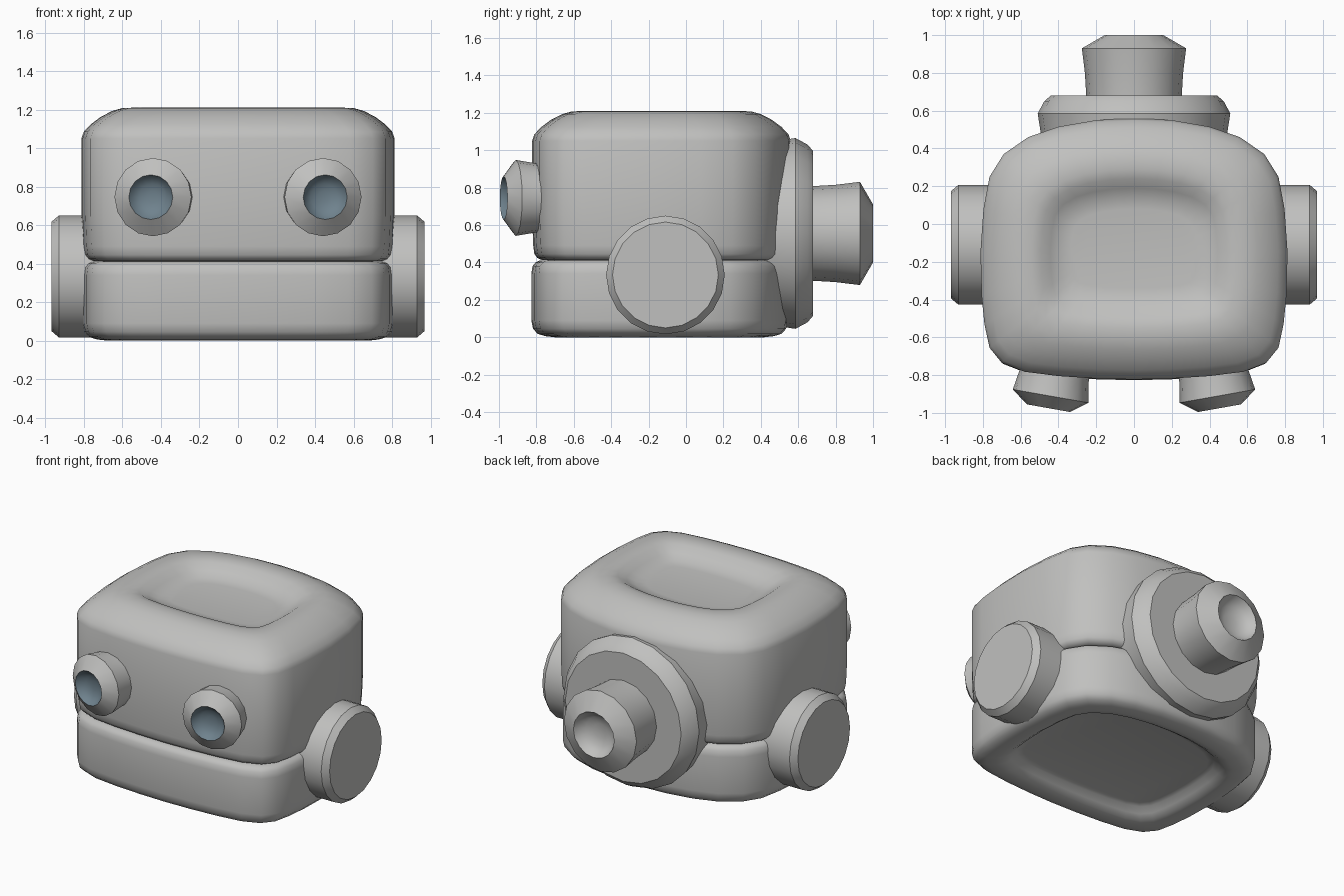
import bpy, bmesh, math
from mathutils import Vector

if "Cube" in bpy.data.objects:
    bpy.data.objects.remove(bpy.data.objects["Cube"])


def material(name, rgb):
    m = bpy.data.materials.new(name)
    m.diffuse_color = (*rgb, 1)
    m.use_nodes = True
    m.node_tree.nodes["Principled BSDF"].inputs["Base Color"].default_value = m.diffuse_color
    return m


GREY = material("light grey", (0.53, 0.53, 0.52))
BLUE = material("blue grey lens", (0.16, 0.225, 0.27))


def loft(name, rings, angle, mats=(GREY,), accent_from=None):
    """Skin a stack of equal-length point rings and cap both ends."""
    bm = bmesh.new()
    vs = [[bm.verts.new(p) for p in ring] for ring in rings]
    n = len(vs[0])
    for r in range(len(vs) - 1):
        for i in range(n):
            j = (i + 1) % n
            f = bm.faces.new((vs[r][i], vs[r][j], vs[r + 1][j], vs[r + 1][i]))
            if accent_from is not None and r >= accent_from:
                f.material_index = 1
    bm.faces.new(vs[0][::-1])
    end = bm.faces.new(vs[-1])
    if accent_from is not None:
        end.material_index = 1
    bmesh.ops.recalc_face_normals(bm, faces=bm.faces[:])
    me = bpy.data.meshes.new(name)
    bm.to_mesh(me)
    bm.free()
    for m in mats:
        me.materials.append(m)
    me.shade_smooth()
    me.set_sharp_from_angle(angle=math.radians(angle))
    ob = bpy.data.objects.new(name, me)
    bpy.context.collection.objects.link(ob)
    return ob


def lathe(name, origin, axis, profile, sides, **kw):
    """Turn (distance along axis, radius) points around an axis."""
    q = Vector(axis).to_track_quat('Z', 'Y')
    rings = []
    for s, r in profile:
        ring = []
        for i in range(sides):
            a = math.tau * i / sides
            ring.append(Vector(origin) + q @ Vector((r * math.cos(a), r * math.sin(a), s)))
        rings.append(ring)
    return loft(name, rings, 30, **kw)


# Rounded plan outline of the head, right half from back to front
HALF = [(0, .56), (.2, .55), (.4, .515), (.56, .46), (.69, .37), (.765, .25),
        (.797, .08), (.813, -.15), (.807, -.38), (.792, -.53), (.765, -.655),
        (.70, -.735), (.58, -.782), (.4, -.805), (.2, -.818), (0, -.823)]
OUTLINE = HALF + [(-x, y) for x, y in HALF[-2:0:-1]]
CY, HX, HY = -0.13, 0.813, 0.69


def body(name, layers, shift=0.0):
    """Stack inset copies of the outline: layers are (inset, height)."""
    rings = [[(x * (HX - d) / HX, CY + shift + (y - CY) * (HY - d) / HY, z)
              for x, y in OUTLINE] for d, z in layers]
    return loft(name, rings, 50)


# Upper head with dished top
body("upper_head", [(.10, .412), (.05, .414), (.028, .424), (.012, .445), (.006, .49),
                    (0, .65), (0, 1.05), (.012, 1.085), (.05, 1.125), (.10, 1.162),
                    (.16, 1.193), (.21, 1.207), (.27, 1.21), (.32, 1.198),
                    (.37, 1.165), (.42, 1.138), (.48, 1.13)])

# Lower jaw with recessed underside
body("lower_jaw", [(.27, .07), (.235, .062), (.205, .03), (.17, .006), (.13, 0),
                   (.08, .006), (.04, .018), (.015, .045), (.006, .09), (.006, .34),
                   (.012, .38), (.028, .400), (.05, .410), (.10, .412)], -0.01)

# Neck flange and neck on the back, with a dished end
lathe("neck_flange", (0, 0, .555), (0, 1, 0),
      [(.25, .48), (.49, .495), (.585, .51), (.65, .475), (.68, .44)], 20)
lathe("neck", (0, 0, .555), (0, 1, 0),
      [(.60, .25), (.68, .253), (.80, .26), (.93, .276), (1.0, .155),
       (.965, .135), (.94, .10), (.925, .05)], 16)

for side, label in ((1, "right"), (-1, "left")):
    # Ear discs
    lathe("ear_" + label, (0, -.11, .333), (side, 0, 0),
          [(.65, .317), (.93, .317), (.97, .283)], 20)
    # Eyes, turned slightly outward, with concave lenses
    lathe("eye_" + label, (side * .453, -.975, .745), (side * .174, -.985, 0),
          [(-.30, .18), (-.17, .186), (-.065, .203), (0, .116),
           (-.025, .10), (-.045, .07), (-.055, .03)], 16,
          mats=(GREY, BLUE), accent_from=3)
